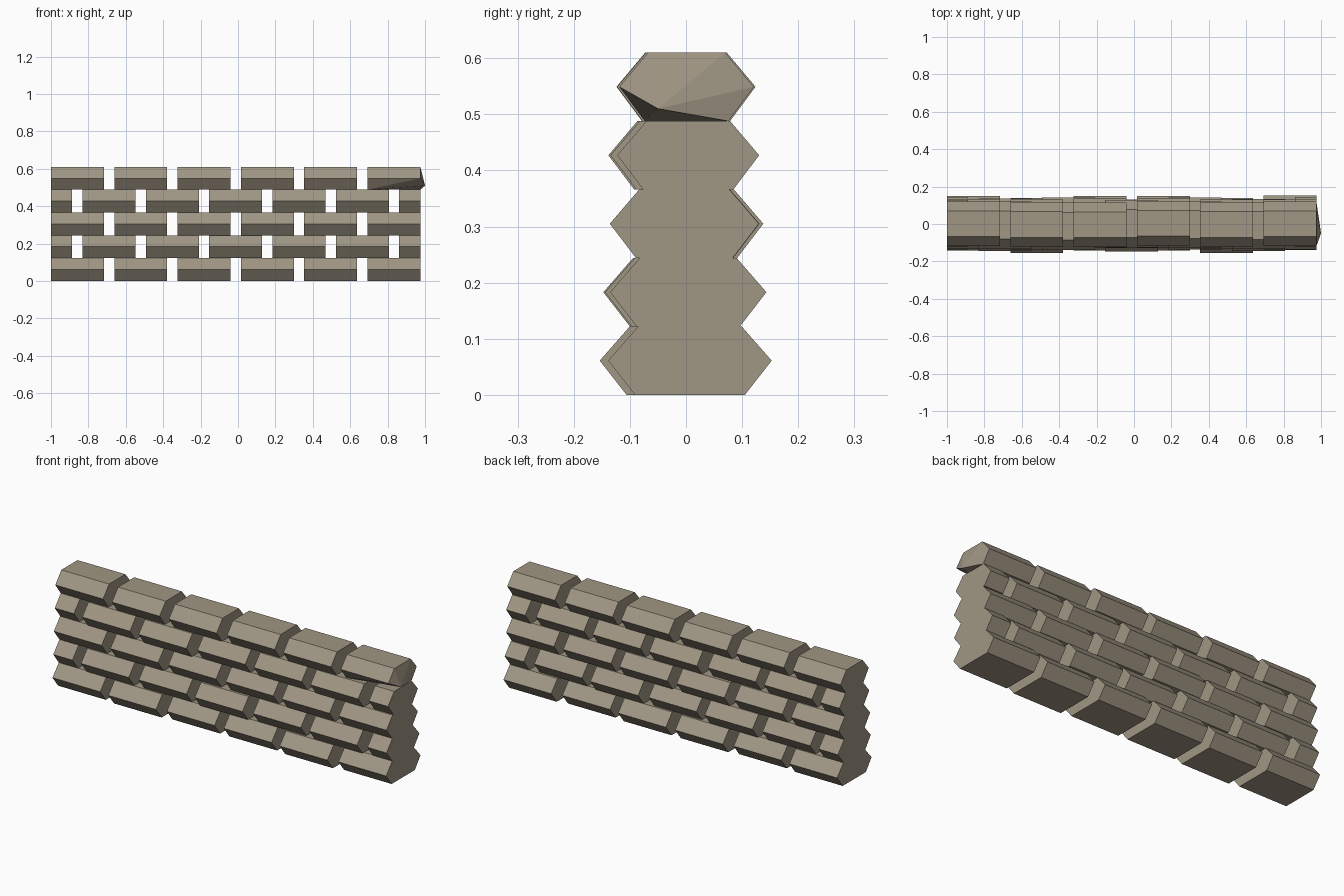
import bpy
import bmesh
from mathutils import Vector

cube = bpy.data.objects.get("Cube")
if cube:
    bpy.data.objects.remove(cube, do_unlink=True)

# Single stone colour
stone = bpy.data.materials.new("warm grey stone")
stone.use_nodes = True
colour = (0.35, 0.305, 0.23, 1)
stone.diffuse_color = colour
stone.node_tree.nodes["Principled BSDF"].inputs["Base Color"].default_value = colour

LEFT, RIGHT = -1.0, 0.975
PITCH, LENGTH, HEIGHT = 0.3385, 0.283, 0.122

# Small front-to-back offset of each brick, one list per course
SHIFTS = [
    [0.003, -0.008, 0.004, 0.003, -0.008, 0.007],
    [0.003, -0.004, 0.002, -0.008, 0.003, -0.005, 0.004],
    [0.002, -0.003, 0.004, 0.005, -0.002, -0.003],
    [0.003, -0.006, -0.012, 0.002, -0.003, -0.008, 0.004],
    [0.001, -0.003, -0.004, 0.004, -0.003, 0.001],
]


def half_flat(z):
    """Half depth of a brick's top or bottom; the wall tapers upward."""
    return 0.098 - 0.048 * z


def half_ridge(z):
    """Half depth at the ridge halfway up a brick."""
    return 0.149 - 0.053 * z


def brick(name, x0, x1, z, shift, chipped=False):
    """Hexagonal prism lying along x."""
    mid, top = z + HEIGHT / 2, z + HEIGHT
    front = [(-half_flat(z), z), (-half_ridge(mid), mid), (-half_flat(top), top)]
    section = front + [(-y, h) for y, h in reversed(front)]
    bm = bmesh.new()
    ends = [[bm.verts.new((x, y + shift, h)) for y, h in section] for x in (x0, x1)]
    bm.faces.new(ends[0])
    bm.faces.new(ends[1])
    for i in range(len(section)):
        j = (i + 1) % len(section)
        bm.faces.new((ends[0][i], ends[0][j], ends[1][j], ends[1][i]))
    bmesh.ops.recalc_face_normals(bm, faces=bm.faces[:])
    if chipped:
        # Pull the lower front corner outward and split the end into a fan
        corner = ends[1][0]
        bmesh.ops.delete(bm, geom=[f for f in bm.faces if set(f.verts) == set(ends[1])],
                         context="FACES_ONLY")
        for a, b in zip(ends[1][1:], ends[1][2:]):
            bm.faces.new((corner, a, b))
        corner.co = Vector((1.0, -0.05, 0.51))
        bmesh.ops.triangulate(bm, faces=[f for f in corner.link_faces if len(f.verts) > 3])
        bmesh.ops.recalc_face_normals(bm, faces=bm.faces[:])
    mesh = bpy.data.meshes.new(name)
    bm.to_mesh(mesh)
    bm.free()
    mesh.materials.append(stone)
    bpy.context.collection.objects.link(bpy.data.objects.new(name, mesh))


# Courses in running bond, with half bricks at the ends of alternate courses
for row, shifts in enumerate(SHIFTS):
    start = LEFT - (PITCH / 2 if row % 2 else 0)
    for col, shift in enumerate(shifts):
        x0 = start + col * PITCH
        chipped = row == len(SHIFTS) - 1 and col == len(shifts) - 1
        last = col == len(shifts) - 1
        x1 = RIGHT if last else x0 + LENGTH
        brick(f"brick_course_{row + 1}_{col + 1}", max(x0, LEFT), x1,
              row * HEIGHT, shift, chipped)
